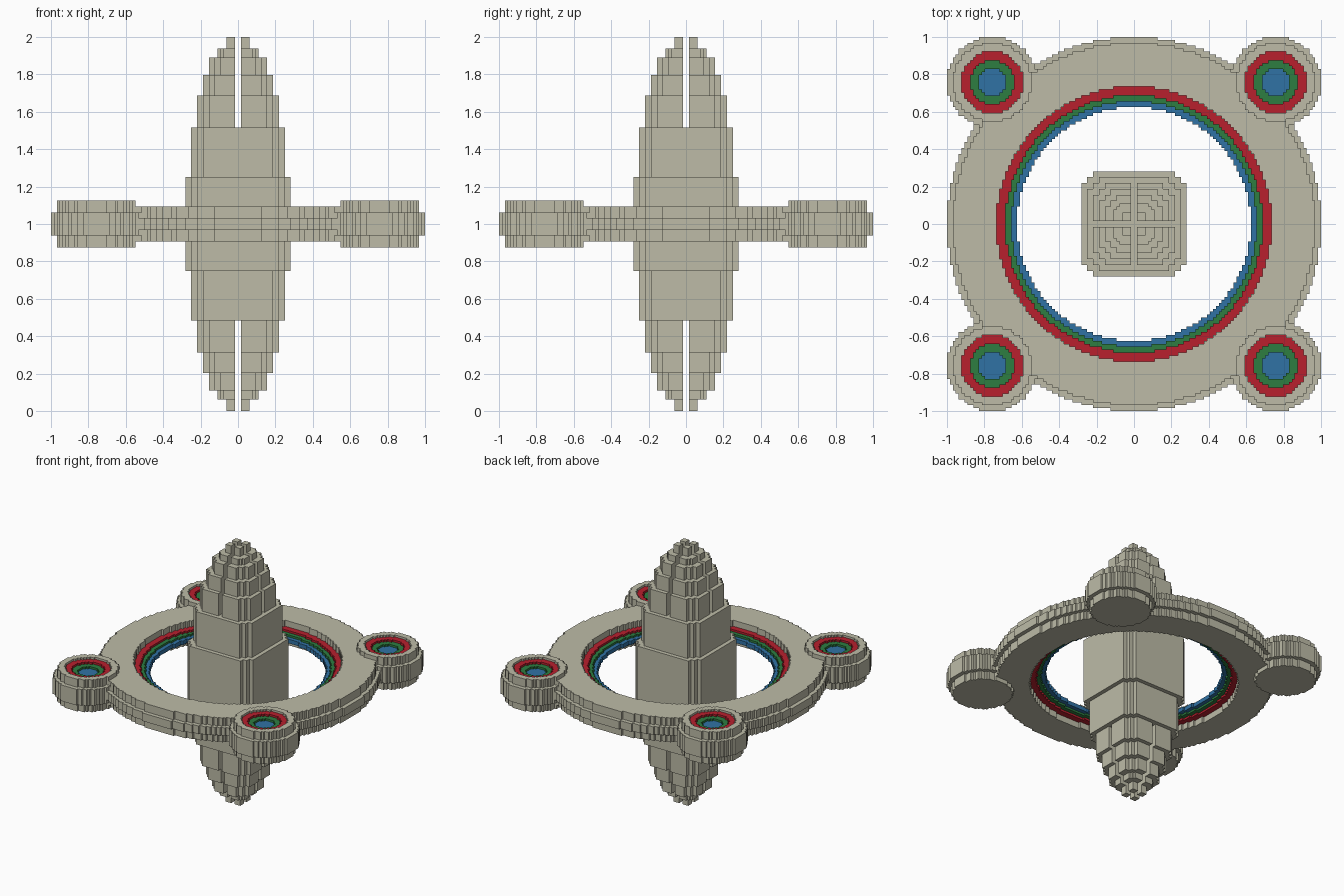
import bpy
import math

cube = bpy.data.objects.get("Cube")
if cube:
    bpy.data.objects.remove(cube, do_unlink=True)

U = 1 / 64      # size of one block
N = 64          # blocks from the centre to the edge


def material(name, rgb):
    m = bpy.data.materials.new(name)
    m.use_nodes = True
    m.diffuse_color = (*rgb, 1)
    bsdf = m.node_tree.nodes["Principled BSDF"]
    bsdf.inputs["Base Color"].default_value = (*rgb, 1)
    bsdf.inputs["Roughness"].default_value = 0.8
    return m


STONE = material("pale stone", (0.51, 0.50, 0.39))
RED = material("red", (0.48, 0.014, 0.027))
GREEN = material("green", (0.026, 0.205, 0.053))
BLUE = material("blue", (0.03, 0.17, 0.376))


def runs(values):
    """Group sorted whole numbers into (start, end) spans."""
    spans = []
    for v in sorted(values):
        if spans and spans[-1][1] == v:
            spans[-1][1] = v + 1
        else:
            spans.append([v, v + 1])
    return spans


def block_solid(name, slabs, mat):
    """Stack of stepped slabs; each slab is (inside test, bottom, top) in blocks."""
    verts, faces, index = [], [], {}

    def quad(*points):
        ids = []
        for p in points:
            if p not in index:
                index[p] = len(verts)
                verts.append((p[0] * U, p[1] * U, p[2] * U + 1))
            ids.append(index[p])
        faces.append(ids)

    for inside, lo, hi in slabs:
        rows = {j: {i for i in range(-N, N) if inside(i + 0.5, j + 0.5)}
                for j in range(-N, N)}
        cols = {i: {j for j in rows if i in rows[j]} for i in range(-N, N)}
        for j, row in rows.items():
            # caps
            for a, b in runs(row):
                quad((a, j, hi), (b, j, hi), (b, j + 1, hi), (a, j + 1, hi))
                quad((a, j, lo), (a, j + 1, lo), (b, j + 1, lo), (b, j, lo))
            # front and back walls
            for a, b in runs(row - rows.get(j - 1, set())):
                quad((a, j, lo), (b, j, lo), (b, j, hi), (a, j, hi))
            for a, b in runs(row - rows.get(j + 1, set())):
                quad((b, j + 1, lo), (a, j + 1, lo), (a, j + 1, hi), (b, j + 1, hi))
        # side walls
        for i, col in cols.items():
            for a, b in runs(col - cols.get(i - 1, set())):
                quad((i, b, lo), (i, a, lo), (i, a, hi), (i, b, hi))
            for a, b in runs(col - cols.get(i + 1, set())):
                quad((i + 1, a, lo), (i + 1, b, lo), (i + 1, b, hi), (i + 1, a, hi))

    mesh = bpy.data.meshes.new(name)
    mesh.from_pydata(verts, [], faces)
    mesh.materials.append(mat)
    obj = bpy.data.objects.new(name, mesh)
    bpy.context.collection.objects.link(obj)
    return obj


def annulus(inner, outer, cx=0, cy=0):
    return lambda x, y: inner <= math.hypot(x - cx, y - cy) < outer


def tower_section(width, split):
    """Square with stepped corners, optionally split in four by a cross gap."""
    notch = 2 if width >= 10 else 1 if width > 4 else 0

    def inside(x, y):
        big, small = max(abs(x), abs(y)), min(abs(x), abs(y))
        if split and small < 1:
            return False
        return big < width - notch or (big < width and small < width - 2 * notch)
    return inside


# Central tower, tapering up and down
levels = [(18, 0, 16), (16, 16, 33), (14, 33, 44), (12, 44, 51),
          (10, 51, 57), (7, 57, 60), (4, 60, 64)]
slabs = []
for width, lo, hi in levels:
    section = tower_section(width, lo >= 33)
    if lo == 0:
        slabs.append((section, -hi, hi))
    else:
        slabs += [(section, lo, hi), (section, -hi, -lo)]
block_solid("central_tower", slabs, STONE)

# Ring, left open where the four pods sit
POD = 48.5


def ring_section(inner, outer):
    return lambda x, y: (inner <= math.hypot(x, y) < outer
                         and math.hypot(abs(x) - POD, abs(y) - POD) >= 13.5)


block_solid("ring_body", [(ring_section(47, 62), -6, 6)], STONE)
block_solid("ring_rim", [(ring_section(62, 64), -2, 2)], STONE)

# Coloured steps inside the ring
for name, inner, outer, half, mat in [("ring_red_step", 44, 47, 3, RED),
                                      ("ring_green_step", 42, 44, 2, GREEN),
                                      ("ring_blue_step", 40, 42, 1, BLUE)]:
    block_solid(name, [(annulus(inner, outer), -half, half)], mat)

# Corner pods with a coloured, stepped dish on top
for side, sx in (("left", 1), ("right", -1)):
    for end, sy in (("front", -1), ("back", 1)):
        cx, cy = sx * POD, sy * POD
        tag = f"{end}_{side}_pod"
        block_solid(tag + "_body", [(annulus(0, 13.5, cx, cy), -8, 4),
                                    (annulus(10.5, 13.5, cx, cy), 4, 8),
                                    (annulus(13.5, 15.6, cx, cy), -4, 4)], STONE)
        for part, inner, outer, top, mat in [("red", 7.5, 10.5, 7, RED),
                                             ("green", 4.7, 7.5, 6, GREEN),
                                             ("blue", 0, 4.7, 5, BLUE)]:
            block_solid(f"{tag}_{part}_step",
                        [(annulus(inner, outer, cx, cy), 4, top)], mat)
